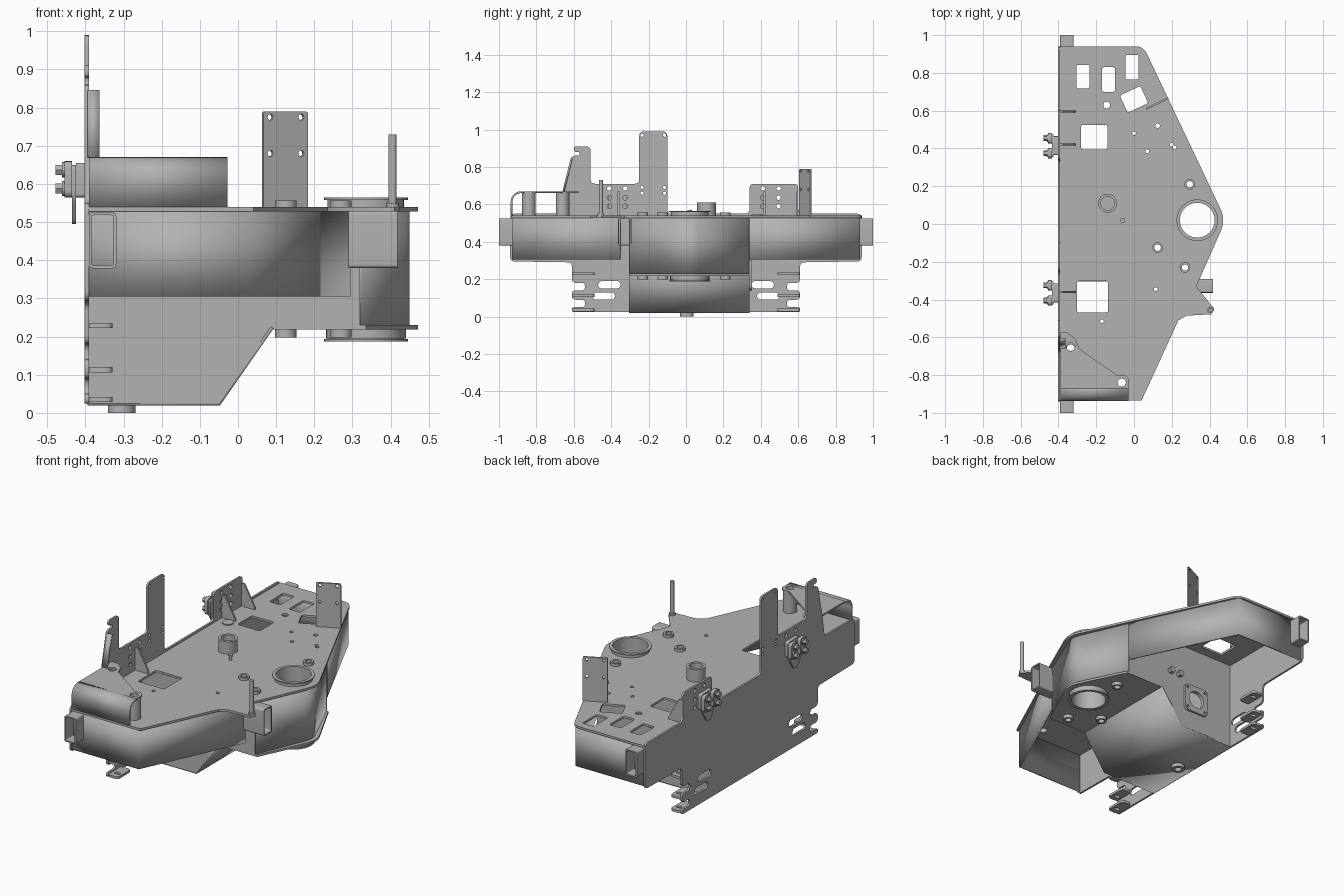
import bpy, bmesh
from math import cos, sin, pi, radians
from mathutils import Matrix, Vector

if "Cube" in bpy.data.objects:
    bpy.data.objects.remove(bpy.data.objects["Cube"], do_unlink=True)

steel = bpy.data.materials.new("grey steel")
steel.use_nodes = True
GREY = (0.45, 0.45, 0.45, 1)
steel.diffuse_color = GREY
steel.node_tree.nodes["Principled BSDF"].inputs["Base Color"].default_value = GREY

# Each plane maps (u, v, depth) to the world axes
PLANES = {"XY": Matrix(((1, 0, 0), (0, 1, 0), (0, 0, 1))),
          "YZ": Matrix(((0, 0, 1), (1, 0, 0), (0, 1, 0))),
          "XZ": Matrix(((1, 0, 0), (0, 0, 1), (0, 1, 0)))}
parts = []


def add(name, mesh):
    mesh.materials.clear()
    mesh.materials.append(steel)
    ob = bpy.data.objects.new(name, mesh)
    bpy.context.scene.collection.objects.link(ob)
    parts.append(ob)
    return ob


def arc(x, y, r, a0=0, a1=360, n=32):
    return [(x + r * cos(radians(a0 + (a1 - a0) * i / n)),
             y + r * sin(radians(a0 + (a1 - a0) * i / n))) for i in range(n + 1)]


def circle(x, y, r, n=32):
    return arc(x, y, r, n=n)[:-1]


def rect(x, y, w, h, angle=0):
    c, s = cos(radians(angle)), sin(radians(angle))
    return [(x + c * a * w / 2 - s * b * h / 2, y + s * a * w / 2 + c * b * h / 2)
            for a, b in ((-1, -1), (1, -1), (1, 1), (-1, 1))]


def rounded(pts, r, n=5):
    out = []
    for i, p in enumerate(pts):
        p = Vector(p)
        a, b = Vector(pts[i - 1]) - p, Vector(pts[(i + 1) % len(pts)]) - p
        d = min(r, a.length * 0.45, b.length * 0.45)
        a, b = p + a.normalized() * d, p + b.normalized() * d
        for k in range(n + 1):
            t = k / n
            out.append(tuple(a * (1 - t) ** 2 + p * 2 * t * (1 - t) + b * t * t))
    return out


def slot(x, y, w, h):
    return arc(x + w / 2 - h / 2, y, h / 2, -90, 90, 8) + arc(x - w / 2 + h / 2, y, h / 2, 90, 270, 8)


def plate(name, plane, w0, w1, outline, holes=()):
    """Flat outline with cut-outs, given depth from w0 to w1."""
    cu = bpy.data.curves.new(name, "CURVE")
    cu.dimensions, cu.fill_mode, cu.extrude = "2D", "BOTH", (w1 - w0) / 2
    for loop in [outline, *holes]:
        sp = cu.splines.new("POLY")
        sp.points.add(len(loop) - 1)
        for pt, (u, v) in zip(sp.points, loop):
            pt.co = (u, v, 0, 1)
        sp.use_cyclic_u = True
    tmp = bpy.data.objects.new(name, cu)
    bpy.context.scene.collection.objects.link(tmp)
    graph = bpy.context.evaluated_depsgraph_get()
    mesh = bpy.data.meshes.new_from_object(tmp.evaluated_get(graph))
    bpy.data.objects.remove(tmp, do_unlink=True)
    bpy.data.curves.remove(cu)
    bm = bmesh.new()
    bm.from_mesh(mesh)
    bmesh.ops.remove_doubles(bm, verts=bm.verts, dist=1e-5)
    for v in bm.verts:
        v.co = PLANES[plane] @ (v.co + Vector((0, 0, (w0 + w1) / 2)))
    bmesh.ops.recalc_face_normals(bm, faces=bm.faces)
    bm.to_mesh(mesh)
    bm.free()
    return add(name, mesh)


def sheet(name, plane, w0, w1, path, t=0.01):
    """Bent sheet metal following a path."""
    verts = [PLANES[plane] @ Vector((u, v, w)) for u, v in path for w in (w0, w1)]
    faces = [(2 * i, 2 * i + 2, 2 * i + 3, 2 * i + 1) for i in range(len(path) - 1)]
    mesh = bpy.data.meshes.new(name)
    mesh.from_pydata(verts, [], faces)
    ob = add(name, mesh)
    mod = ob.modifiers.new("thickness", "SOLIDIFY")
    mod.thickness, mod.offset, mod.use_even_offset = t, 0, True
    return ob


def ring(name, x, y, z0, z1, r, hole):
    return plate(name, "XY", z0, z1, circle(x, y, r), [circle(x, y, hole)])


# Deck with its cut-outs
NOSE = (0.335, 0.02)
BOSSES = [(0.125, -0.125), (0.27, -0.23), (0.295, 0.21)]
boss_holes = [circle(x, y, 0.018) for x, y in BOSSES]
tip = [(0.33, -0.33), (0.425, -0.45), (0.41, -0.478), (0.28, -0.485), (0.235, -0.51)]
deck = ([(-0.4, 0.94)] + rounded([(-0.4, 0.94), (0.05, 0.94), (0.4, 0.2)], 0.04)[6:12]
        + arc(*NOSE, 0.137, 25, -23, 14) + tip + [(0.04, -0.935), (-0.4, -0.935)])
windows = [rounded(rect(*r), 0.012) for r in (
    (-0.27, 0.78, 0.07, 0.125), (-0.135, 0.765, 0.07, 0.13), (-0.01, 0.83, 0.07, 0.13),
    (0, 0.66, 0.12, 0.10, 25), (-0.21, 0.46, 0.14, 0.13), (-0.22, -0.385, 0.165, 0.165))]
small = [circle(x, y, r, 16) for x, y, r in (
    (-0.145, 0.63, 0.018), (0, 0.48, 0.01), (0.125, 0.52, 0.012), (0.07, 0.385, 0.01),
    (0.2, 0.42, 0.01), (0.215, 0.405, 0.01), (0.115, -0.345, 0.01), (-0.17, -0.515, 0.01),
    (-0.065, -0.84, 0.022), (-0.335, -0.65, 0.022))]
plate("deck", "XY", 0.528, 0.54, deck, windows + small + boss_holes + [circle(*NOSE, 0.095)])

# Back plate with raised tabs, foot notches and slots
right = [(0.94, 0.55), (0.6, 0.55), (0.6, 0.71), (0.34, 0.71), (0.34, 0.55)]
tabs = [(-0.1, 0.55), (-0.1, 0.99), (-0.25, 0.99), (-0.25, 0.71), (-0.51, 0.71), (-0.51, 0.91),
        (-0.6, 0.91), (-0.6, 0.88), (-0.57, 0.88), (-0.57, 0.86), (-0.61, 0.86), (-0.65, 0.68),
        (-0.67, 0.55), (-0.94, 0.55)]
foot = [(0.94, 0.295), (0.61, 0.29), (0.61, 0.18), (0.54, 0.18), (0.54, 0.14), (0.61, 0.14),
        (0.61, 0.09), (0.54, 0.09), (0.54, 0.05), (0.61, 0.05), (0.61, 0.025)]
outline = right + tabs + [(-y, z) for y, z in foot] + foot[::-1]
back_holes = [slot(s * y, z, 0.12, 0.04) for s in (-1, 1) for y, z in ((0.41, 0.17), (0.44, 0.11))]
back_holes += [circle(y, z, 0.012, 16) for y in (-0.41, -0.325, 0.41, 0.495) for z in (0.59, 0.635, 0.685)]
back_holes += [circle(y, z, 0.009, 12) for y in (-0.235, -0.115) for z in (0.66, 0.69, 0.97)]
plate("back_plate", "YZ", -0.402, -0.391, rounded(outline, 0.025), back_holes)

# Skirt walls below the deck
sheet("front_skirt", "XY", 0.305, 0.53, [(-0.395, -0.925), (0.025, -0.925), (0.29, -0.35)])
sheet("rear_skirt", "XY", 0.305, 0.53, [(-0.395, 0.925), (0.04, 0.925), (0.317, 0.34)])

# Centre box: nose wall, two side walls, sloped belly and floor
sheet("nose_wall", "XY", 0.225, 0.53,
      [(0.317, 0.335)] + arc(*NOSE, 0.11, 25, -23, 14) + [(0.32, -0.3)])
side = [(-0.395, 0.025), (-0.05, 0.025), (0.085, 0.225), (0.32, 0.225), (0.32, 0.53), (-0.395, 0.53)]
port = circle(-0.145, 0.22, 0.05)
plate("box_front_wall", "XZ", -0.305, -0.295, side)
plate("box_rear_wall", "XZ", 0.33, 0.34, side, [port])
sheet("belly", "XZ", -0.305, 0.34, [(-0.395, 0.026), (-0.05, 0.026), (0.088, 0.224)], 0.012)
floor = ([(0.085, 0.34), (0.33, 0.34)] + arc(*NOSE, 0.137, 25, -23, 14)
         + [(0.335, -0.305), (0.085, -0.305)])
plate("nose_floor", "XY", 0.218, 0.23, floor, boss_holes + [circle(*NOSE, 0.095)])
plate("port_flange", "XZ", 0.34, 0.352, rounded(rect(-0.145, 0.22, 0.16, 0.16), 0.03),
      [port] + [circle(-0.145 + a, 0.22 + b, 0.008, 12) for a in (-0.06, 0.06) for b in (-0.06, 0.06)])
for x in (-0.03, 0.03):
    plate("wall_bolt", "XZ", 0.34, 0.365, circle(x, 0.34, 0.018, 6))

# Main bearing tube and small through bosses
ring("bearing_tube", *NOSE, 0.19, 0.565, 0.1, 0.092)
for z in (0.187, 0.558):
    ring("bearing_rim", *NOSE, z, z + 0.007, 0.11, 0.092)
ring("bearing_collar", *NOSE, 0.195, 0.22, 0.105, 0.092)
for x, y in BOSSES:
    for z in (0.198, 0.53):
        ring("boss", x, y, z, z + 0.026, 0.028, 0.017)

# Deck and belly fittings
ring("deck_post", -0.14, 0.11, 0.53, 0.61, 0.05, 0.036)
plate("deck_post_cap", "XY", 0.53, 0.56, circle(-0.14, 0.11, 0.037))
plate("deck_pin", "XY", 0.54, 0.57, circle(-0.06, 0.02, 0.008, 12))
plate("deck_pin_head", "XY", 0.562, 0.57, circle(-0.06, 0.02, 0.013, 12))
plate("deck_disc", "XY", 0.54, 0.546, circle(-0.33, 0.38, 0.03))
ring("drain_boss", -0.305, 0.005, 0, 0.022, 0.036, 0.018)
plate("rod", "XY", 0.53, 0.73, circle(0.405, -0.455, 0.011, 16))
plate("rod_foot", "XY", 0.54, 0.55, circle(0.405, -0.455, 0.017, 16))

# Upright plate across the slanted edge
upright = plate("upright_plate", "XZ", -0.005, 0.005, rounded(rect(0, 0.66, 0.13, 0.26), 0.008),
                [circle(a, z, 0.008, 16) for a in (-0.045, 0.045) for z in (0.68, 0.775)])
upright.location = (0.123, 0.638, 0)
upright.rotation_euler.z = radians(26)

# Hollow box tubes at both ends and beside the nose
for y in (-0.965, 0.965):
    plate("end_tube", "XZ", y - 0.035, y + 0.035, rounded(rect(-0.355, 0.452, 0.072, 0.146), 0.01),
          [rounded(rect(-0.355, 0.452, 0.058, 0.132), 0.006)])
plate("side_tube", "YZ", 0.285, 0.418, rounded(rect(-0.328, 0.455, 0.072, 0.15), 0.01),
      [rounded(rect(-0.328, 0.455, 0.058, 0.136), 0.006)])

# Bent bracket on two spacers
sheet("bracket_bend", "YZ", -0.39, -0.028,
      [(-0.932, 0.54)] + arc(-0.882, 0.615, 0.05, 180, 90, 8) + [(-0.87, 0.665)])
plate("bracket_top", "XY", 0.66, 0.67,
      [(-0.39, -0.875), (-0.028, -0.875), (-0.028, -0.82), (-0.05, -0.8), (-0.09, -0.8),
       (-0.29, -0.66), (-0.31, -0.61), (-0.35, -0.575), (-0.39, -0.575)],
      [circle(-0.065, -0.84, 0.022), circle(-0.335, -0.65, 0.022)])
for x, y in ((-0.065, -0.84), (-0.335, -0.66)):
    ring("spacer", x, y, 0.54, 0.66, 0.036, 0.022)
sheet("tab_flange", "YZ", -0.395, -0.363, [(-0.655, 0.67), (-0.612, 0.845)], 0.01)

# Triangular gussets bracing the back plate
for y in (0.595, 0.42, -0.36):
    plate("gusset", "XZ", y - 0.005, y + 0.005,
          [(-0.395, 0.535), (-0.31, 0.535), (-0.31, 0.555), (-0.375, 0.67), (-0.395, 0.67)])

# Bolted clamps on the outside of the back plate
for y in (0.415, -0.365):
    plate("clamp_plate", "YZ", -0.435, -0.425, rounded(
        [(y - 0.06, 0.65), (y - 0.06, 0.565), (y - 0.015, 0.495),
         (y + 0.015, 0.495), (y + 0.06, 0.565), (y + 0.06, 0.65)], 0.015))
    plate("clamp_spacer", "YZ", -0.425, -0.4, rounded(rect(y, 0.61, 0.1, 0.09), 0.01))
    for dy in (-0.04, 0.04):
        plate("clamp_bar", "YZ", -0.455, -0.435, rounded(rect(y + dy, 0.612, 0.055, 0.095), 0.02))
        for z in (0.588, 0.637):
            plate("clamp_washer", "YZ", -0.461, -0.455, circle(y + dy, z, 0.02, 20))
            plate("clamp_bolt", "YZ", -0.478, -0.461, circle(y + dy, z, 0.015, 6))

# Slotted foot fingers
for s in (-1, 1):
    for z in (0.222, 0.106, 0.028):
        plate("foot_finger", "XY", z, z + 0.014, rounded(rect(-0.361, s * 0.55, 0.065, 0.12), 0.02),
              [slot(-0.358, s * 0.57, 0.035, 0.02)])

# Smooth round surfaces, keep folded edges crisp
bpy.ops.object.select_all(action="DESELECT")
for ob in parts:
    ob.select_set(True)
bpy.context.view_layer.objects.active = parts[0]
bpy.ops.object.shade_smooth_by_angle(angle=radians(30))
